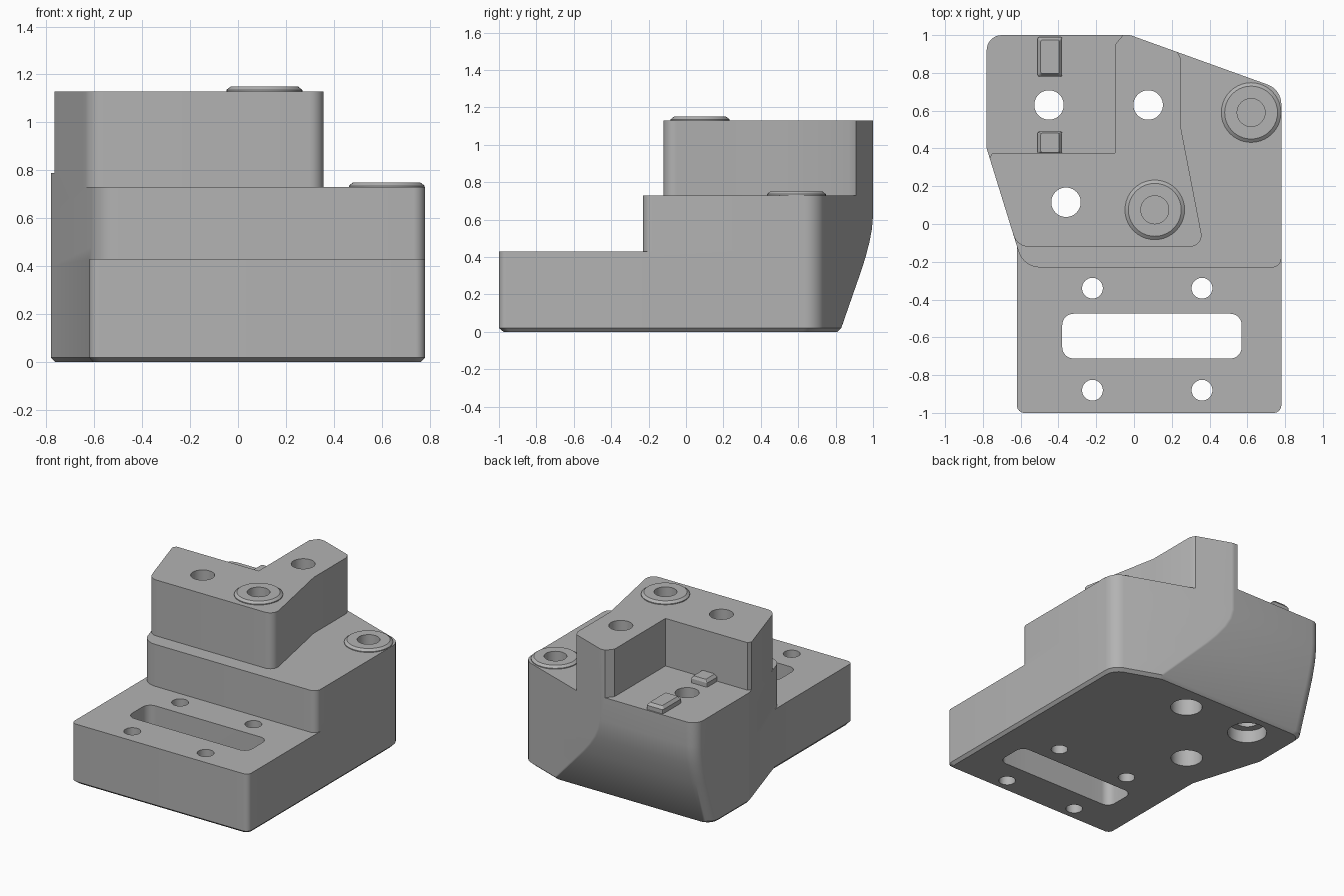
import bpy, bmesh, math
from mathutils import Vector

cube = bpy.data.objects.get("Cube")
if cube:
    bpy.data.objects.remove(cube, do_unlink=True)

grey = bpy.data.materials.new("plain grey")
grey.use_nodes = True
COLOUR = (0.45, 0.45, 0.45, 1)
grey.diffuse_color = COLOUR
grey.node_tree.nodes["Principled BSDF"].inputs["Base Color"].default_value = COLOUR


def outline(corners, steps=8):
    """Counter-clockwise polygon with a fillet radius at each corner."""
    pts = []
    for i, (x, y, r) in enumerate(corners):
        p = Vector((x, y))
        if r == 0:
            pts.append(p)
            continue
        a = (Vector(corners[i - 1][:2]) - p).normalized()
        b = (Vector(corners[(i + 1) % len(corners)][:2]) - p).normalized()
        half = a.angle(b) / 2
        centre = p + (a + b).normalized() * (r / math.sin(half))
        start = p + a * (r / math.tan(half)) - centre
        end = p + b * (r / math.tan(half)) - centre
        turn = start.angle_signed(end)
        for k in range(steps + 1):
            t = -turn * k / steps
            c, s = math.cos(t), math.sin(t)
            pts.append(centre + Vector((c * start.x - s * start.y, s * start.x + c * start.y)))
    return pts


def circle(x, y, r, n=40):
    return [Vector((x + r * math.cos(math.tau * i / n), y + r * math.sin(math.tau * i / n)))
            for i in range(n)]


def loft(name, levels):
    """Solid through a stack of (z, outline) sections."""
    bm = bmesh.new()
    rings = [[bm.verts.new((p.x, p.y, z)) for p in pts] for z, pts in levels]
    n = len(rings[0])
    for low, high in zip(rings, rings[1:]):
        for i in range(n):
            j = (i + 1) % n
            bm.faces.new((low[i], low[j], high[j], high[i]))
    bm.faces.new(rings[0][::-1])
    bm.faces.new(rings[-1])
    bmesh.ops.recalc_face_normals(bm, faces=bm.faces)
    me = bpy.data.meshes.new(name)
    bm.to_mesh(me)
    bm.free()
    me.materials.append(grey)
    ob = bpy.data.objects.new(name, me)
    bpy.context.collection.objects.link(ob)
    return ob


def prism(name, pts, z0, z1):
    return loft(name, [(z0, pts), (z1, pts)])


def activate(ob):
    bpy.ops.object.select_all(action='DESELECT')
    bpy.context.view_layer.objects.active = ob
    ob.select_set(True)


def combine(ob, tool, operation='DIFFERENCE'):
    activate(ob)
    mod = ob.modifiers.new("boolean", 'BOOLEAN')
    mod.operation, mod.solver, mod.object = operation, 'EXACT', tool
    bpy.ops.object.modifier_apply(modifier=mod.name)
    bpy.data.objects.remove(tool, do_unlink=True)


def smooth(ob):
    activate(ob)
    bpy.ops.object.shade_smooth_by_angle(angle=math.radians(30))


def chamfered(pts):
    return [p * 0.976 for p in pts]


# Tall rear block, its back wall curving inwards towards the base
def section(back):
    meet = (1 - back) / 0.36 - 0.02
    return outline([(-0.585, -0.23, 0.12), (0.78, -0.23, 0.05), (0.78, 0.712, 0.11),
                    (meet, back, 0.06), (-0.78, back, 0.08), (-0.78, 0.4, 0.04)])


body = loft("body", [(0, chamfered(section(0.83)))] + [
    (z, section(back)) for z, back in
    ((0.02, 0.83), (0.33, 0.938), (0.4, 0.96), (0.48, 0.981), (0.55, 0.994), (0.62, 1), (1.13, 1))])

# Low front block
front = outline([(-0.62, -1, 0.04), (0.78, -1, 0.04), (0.78, 0.3, 0), (-0.62, 0.3, 0)])
combine(body, loft("front_block", [(0, chamfered(front)), (0.02, front), (0.43, front)]), 'UNION')

# Step around the upper block
step = outline([(-2, -2, 0), (2, -2, 0), (2, 2, 0), (0.22, 2, 0), (0.22, 0.93, 0),
                (0.25, 0.87, 0), (0.25, 0.5, 0), (0.37, -0.12, 0.06),
                (-0.617, -0.12, 0.08), (-0.66, 0.01, 0), (-2, 0.01, 0)])
combine(body, prism("step_cutter", step, 0.73, 2))

# Rear pocket
pocket = outline([(-2, 0.35, 0), (-0.764, 0.35, 0), (-0.75, 0.375, 0), (-0.1, 0.375, 0),
                  (-0.1, 0.95, 0), (-0.05, 1.01, 0), (-0.05, 2, 0), (-2, 2, 0)])
combine(body, prism("pocket_cutter", pocket, 0.79, 2))

# Bolt holes with wider bores underneath
for x, y, bore, depth in ((-0.45, 0.63, 0.13, 0.09), (0.075, 0.63, 0.105, 0.4),
                          (-0.36, 0.115, 0.105, 0.4)):
    combine(body, prism("hole_cutter", circle(x, y, 0.078), -1, 2))
    combine(body, prism("bore_cutter", circle(x, y, bore), -1, depth))

# Small front holes and slot
for x in (-0.22, 0.36):
    for y in (-0.34, -0.88):
        combine(body, prism("small_hole_cutter", circle(x, y, 0.055), -1, 1))
slot = outline([(-0.38, -0.712, 0.06), (0.57, -0.712, 0.06),
                (0.57, -0.475, 0.06), (-0.38, -0.475, 0.06)])
combine(body, prism("slot_cutter", slot, -1, 1))

# Raised bushings over blind holes
for name, x, y, z in (("upper_bushing", 0.11, 0.075, 1.13), ("side_bushing", 0.62, 0.59, 0.73)):
    combine(body, prism("blind_cutter", circle(x, y, 0.074), z - 0.3, z + 1))
    bushing = loft(name, [(z - 0.01, circle(x, y, 0.158)), (z + 0.006, circle(x, y, 0.158)),
                          (z + 0.02, circle(x, y, 0.14))])
    combine(bushing, prism("bush_cutter", circle(x, y, 0.074), z - 1, z + 1))
    smooth(bushing)
smooth(body)

# Locating keys on the pocket floor
for name, y0, y1 in (("front_key", 0.37, 0.49), ("rear_key", 0.78, 0.99)):
    foot = outline([(-0.51, y0, 0.01), (-0.38, y0, 0.01), (-0.38, y1, 0.01), (-0.51, y1, 0.01)], 2)
    mid = Vector((-0.445, (y0 + y1) / 2))
    top = [Vector((mid.x + (p.x - mid.x) * 0.75, mid.y + (p.y - mid.y) * 0.85)) for p in foot]
    loft(name, [(0.78, foot), (0.82, foot), (0.84, top)])
